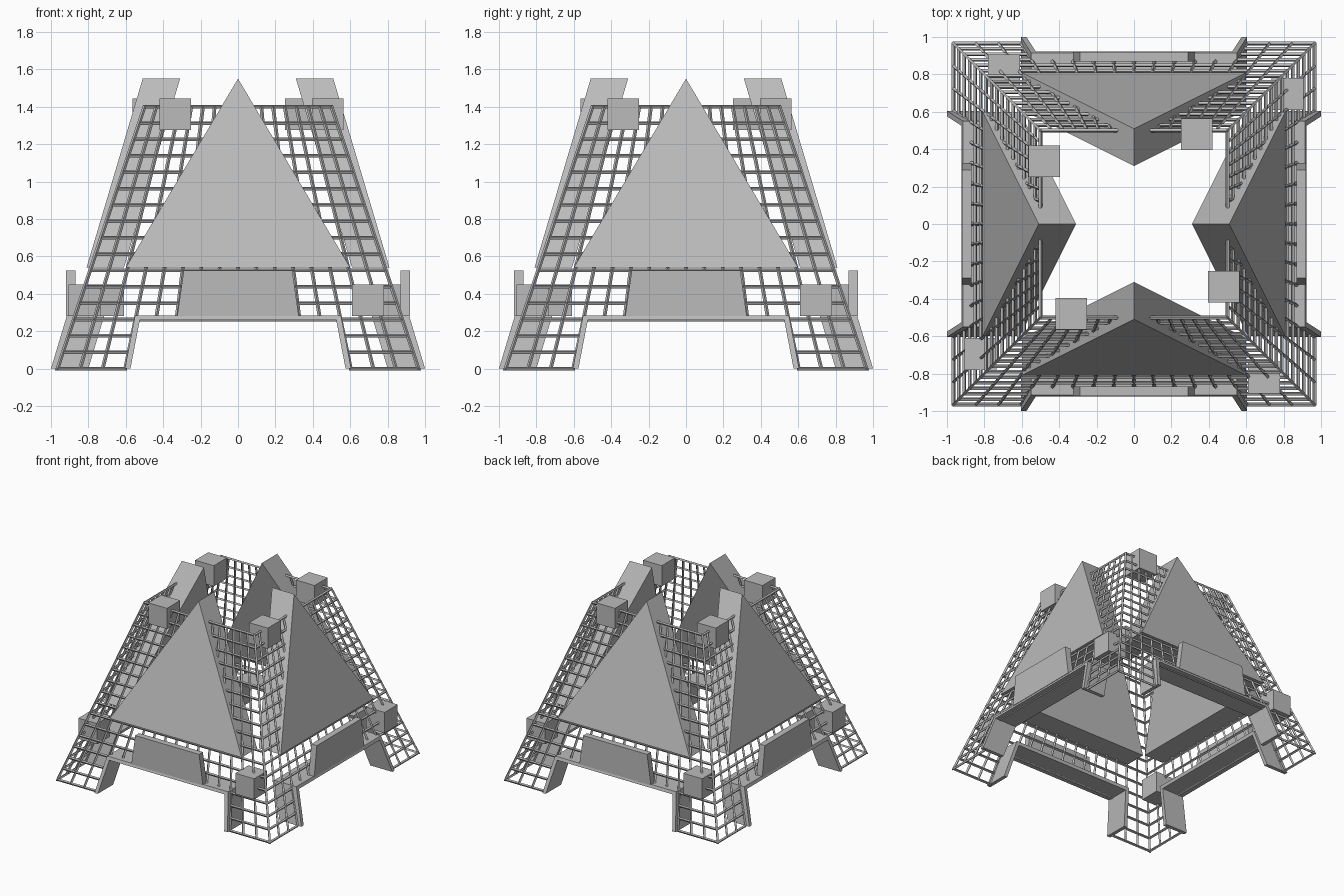
import bpy, bmesh
from math import radians
from mathutils import Matrix

cube = bpy.data.objects.get("Cube")
if cube:
    bpy.data.objects.remove(cube, do_unlink=True)

grey = bpy.data.materials.new("plain grey")
grey.use_nodes = True
colour = (0.5, 0.5, 0.5, 1)
grey.diffuse_color = colour
grey.node_tree.nodes["Principled BSDF"].inputs["Base Color"].default_value = colour

N = 16               # lattice divisions each way
BASE, TOP, HEIGHT = 0.965, 0.5, 1.4


def finish(bm, name, turn):
    """Turn a front part to its side and make it an object."""
    bm.transform(Matrix.Rotation(turn, 4, 'Z'))
    bmesh.ops.recalc_face_normals(bm, faces=bm.faces)
    mesh = bpy.data.meshes.new(name)
    bm.to_mesh(mesh)
    bm.free()
    mesh.materials.append(grey)
    obj = bpy.data.objects.new(name, mesh)
    bpy.context.collection.objects.link(obj)
    return obj


def slab(name, outline, y0, lean, depth, turn):
    """Extrude a front outline straight inwards from a leaning plane."""
    bm = bmesh.new()
    face = bm.faces.new([bm.verts.new((x, y0 + lean * z, z)) for x, z in outline])
    new = bmesh.ops.extrude_face_region(bm, geom=[face], use_keep_orig=True)["geom"]
    bmesh.ops.translate(bm, vec=(0, depth, 0),
                        verts=[v for v in new if isinstance(v, bmesh.types.BMVert)])
    finish(bm, name, turn)


def box(name, centre, turn, size=0.17):
    bm = bmesh.new()
    bmesh.ops.create_cube(bm, size=size, matrix=Matrix.Translation(centre))
    finish(bm, name, turn)


def lattice(name, turn):
    """Tapered leaning grid with a doorway, turned into bars."""
    bm = bmesh.new()
    rows = []
    for r in range(N + 1):
        half = BASE + (TOP - BASE) * r / N
        rows.append([bm.verts.new((half * (2 * c / N - 1), -half, HEIGHT * r / N))
                     for c in range(N + 1)])
    for r in range(N):
        for c in range(N):
            if r < 3 and 3 <= c < N - 3:
                continue
            bm.faces.new((rows[r][c], rows[r][c + 1], rows[r + 1][c + 1], rows[r + 1][c]))
    bmesh.ops.delete(bm, geom=[v for v in bm.verts if not v.link_faces], context='VERTS')
    obj = finish(bm, name, turn)
    wire = obj.modifiers.new("bars", 'WIREFRAME')
    wire.thickness = 0.02
    wire.use_even_offset = True
    wire.use_boundary = True


def mirrored(half):
    """Close a right-hand outline with its mirror image."""
    return half + [(-x, z) for x, z in reversed(half) if x]


triangle = mirrored([(0, 1.55), (0.6, 0.54)])
panel = mirrored([(0.29, 0.525), (0.325, 0.28)])
doorway = mirrored([(0.55, 0.285), (0.605, 0), (0.575, 0), (0.525, 0.26)])

for i, side in enumerate(("front", "left", "back", "right")):
    turn = radians(90 * i)
    lattice(side + "_lattice", turn)
    slab(side + "_triangle", triangle, -0.97, 0.297, 0.2, turn)
    slab(side + "_door_frame", doorway, -1, 0.3, 0.2, turn)
    slab(side + "_panel", panel, -0.92, 0, 0.05, turn)
    box(side + "_upper_box", (-0.335, -0.48, 1.36), turn)
    box(side + "_lower_box", (0.695, -0.82, 0.365), turn)
